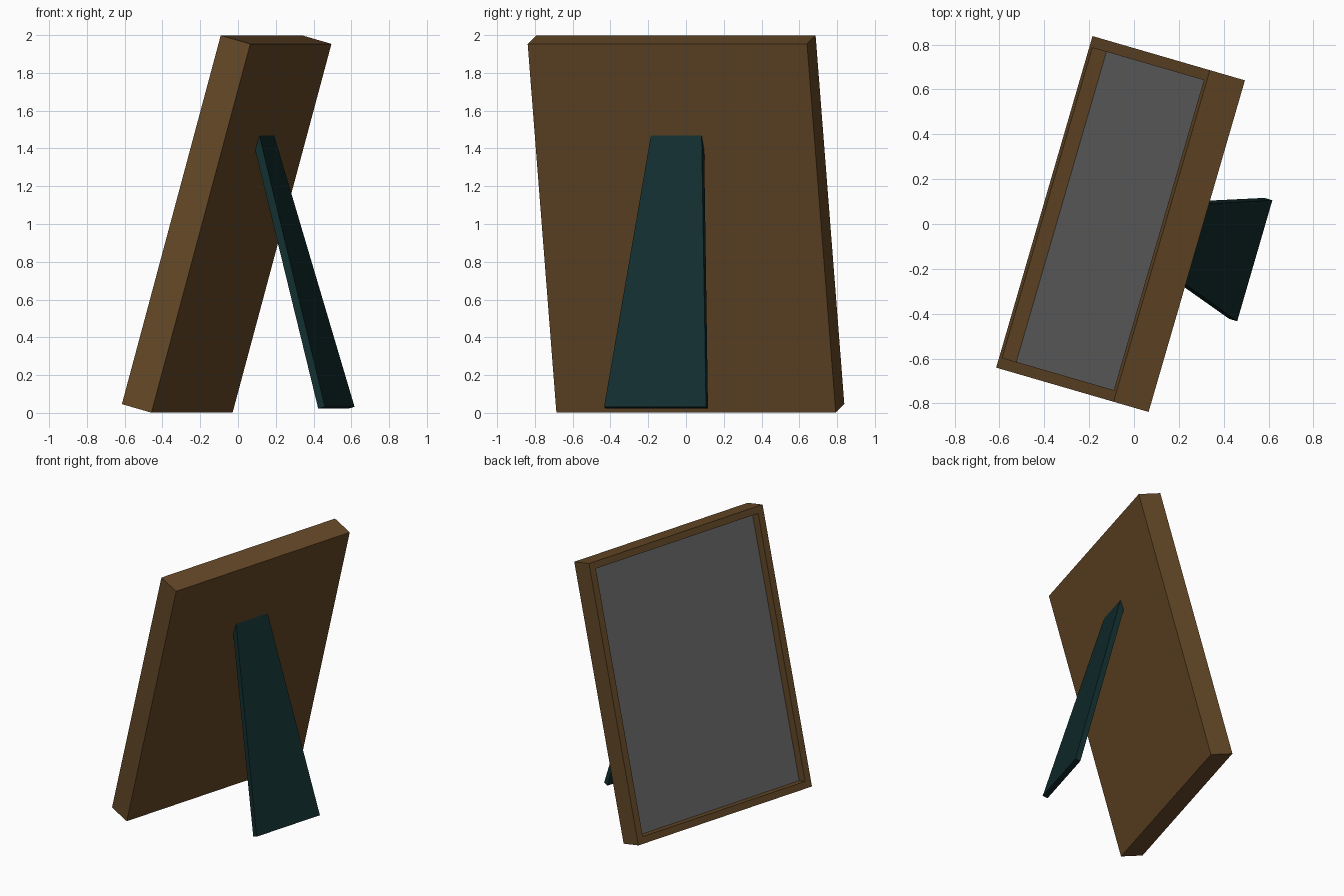
import bpy, bmesh, math
from mathutils import Matrix, Vector

if "Cube" in bpy.data.objects:
    bpy.data.objects.remove(bpy.data.objects["Cube"])

YAW = Matrix.Rotation(math.radians(-16.2), 4, 'Z')
LEAN = Matrix.Rotation(math.radians(15.6), 4, 'Y')
BODY = Matrix.Translation((-0.06, 0, 1.0)) @ YAW @ LEAN   # local: x back, y width, z up
W, H, T = 1.54, 2.027, 0.169
RIM, DEPTH = 0.05, 0.068


def material(name, rgb):
    m = bpy.data.materials.new(name)
    m.diffuse_color = (*rgb, 1)
    m.use_nodes = True
    m.node_tree.nodes["Principled BSDF"].inputs["Base Color"].default_value = m.diffuse_color
    return m


def finish(name, bm, matrix, mat):
    bmesh.ops.transform(bm, matrix=matrix, verts=bm.verts)
    bmesh.ops.recalc_face_normals(bm, faces=bm.faces)
    me = bpy.data.meshes.new(name)
    bm.to_mesh(me)
    bm.free()
    me.materials.append(mat)
    ob = bpy.data.objects.new(name, me)
    bpy.context.collection.objects.link(ob)
    return ob


def box(size, centre=(0, 0, 0)):
    bm = bmesh.new()
    bmesh.ops.create_cube(bm, size=1, matrix=Matrix.Translation(centre) @ Matrix.Diagonal((*size, 1)))
    return bm


wood = material("brown wood", (0.130, 0.066, 0.020))
glass = material("grey picture", (0.130, 0.130, 0.130))
felt = material("dark teal", (0.006, 0.026, 0.027))

# Frame: a slab with its display side inset and sunk
bm = box((T, W, H))
bm.normal_update()
front = min(bm.faces, key=lambda f: f.calc_center_median().x)
bmesh.ops.inset_region(bm, faces=[front], thickness=RIM, use_even_offset=True)
new = bmesh.ops.extrude_discrete_faces(bm, faces=[front])["faces"]
bmesh.ops.translate(bm, vec=Vector((DEPTH + 0.008, 0, 0)), verts=new[0].verts)
finish("picture_frame", bm, BODY, wood)

# Picture panel at the bottom of the recess
bm = box((0.008, W - 2 * RIM, H - 2 * RIM), (-T / 2 + DEPTH + 0.004, 0, 0))
finish("picture_panel", bm, BODY, glass)

# Stand: tapered strut, cut flush with the frame's back (back distance, height, half width)
bm = bmesh.new()
profile = [(0.563, 0.032, 0.281), (0.526, 0.022, 0.281), (0.140, 1.39, 0.148), (0.161, 1.468, 0.14)]
sides = [[bm.verts.new((x, s * w - 0.007, z)) for x, z, w in profile] for s in (-1, 1)]
for ring in sides:
    bm.faces.new(ring)
for i in range(4):
    j = (i + 1) % 4
    bm.faces.new((sides[0][i], sides[0][j], sides[1][j], sides[1][i]))
finish("back_stand", bm, YAW, felt)
